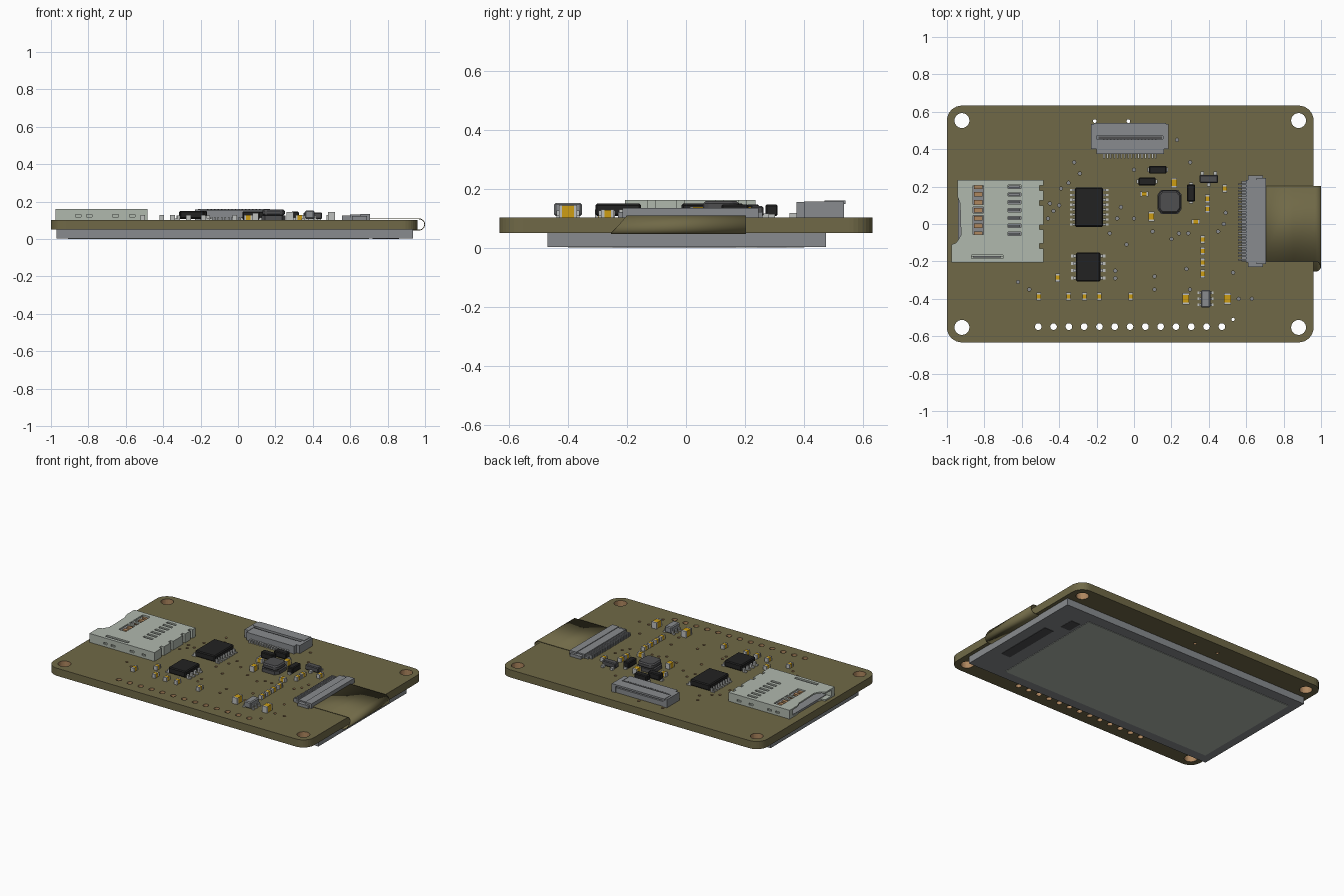
import bpy, bmesh
from math import sin, cos, pi, radians
from mathutils import Matrix, Vector

cube = bpy.data.objects.get("Cube")
if cube:
    bpy.data.objects.remove(cube, do_unlink=True)


def material(name, *rgb):
    lin = [((c / 255 + 0.055) / 1.055) ** 2.4 for c in rgb] + [1]
    m = bpy.data.materials.new(name)
    m.use_nodes = True
    m.diffuse_color = lin
    m.node_tree.nodes["Principled BSDF"].inputs["Base Color"].default_value = lin
    return m


OLIVE = material("olive board", 112, 105, 71)
STEEL = material("pale steel", 176, 184, 174)
GREY = material("connector grey", 136, 139, 142)
BLACK = material("chip black", 34, 34, 34)
DARK = material("dark grey", 78, 78, 80)
YELLOW = material("capacitor yellow", 205, 158, 20)
SILVER = material("solder silver", 190, 192, 190)
COPPER = material("copper", 175, 135, 95)
TOP, BOTTOM = 0.102, 0.05


def finish(name, bm, mats):
    bmesh.ops.recalc_face_normals(bm, faces=bm.faces)
    me = bpy.data.meshes.new(name)
    bm.to_mesh(me)
    bm.free()
    for m in mats:
        me.materials.append(m)
    ob = bpy.data.objects.new(name, me)
    bpy.context.collection.objects.link(ob)
    return ob


def boxes(name, items, bevel=0):
    """Each item: x0, x1, y0, y1, z0, z1, material."""
    bm, mats = bmesh.new(), []
    for x0, x1, y0, y1, z0, z1, m in items:
        if m not in mats:
            mats.append(m)
        mat = Matrix.Translation(((x0 + x1) / 2, (y0 + y1) / 2, (z0 + z1) / 2))
        mat = mat @ Matrix.Diagonal((x1 - x0, y1 - y0, z1 - z0, 1))
        new = bmesh.ops.create_cube(bm, size=1, matrix=mat)["verts"]
        for f in {f for v in new for f in v.link_faces}:
            f.material_index = mats.index(m)
    ob = finish(name, bm, mats)
    if bevel:
        mod = ob.modifiers.new("bevel", "BEVEL")
        mod.width, mod.segments = bevel, 1
    return ob


def prism(name, pts, z0, z1, m):
    bm = bmesh.new()
    face = bm.faces.new([bm.verts.new((x, y, z0)) for x, y in pts])
    new = bmesh.ops.extrude_face_region(bm, geom=[face])["geom"]
    verts = [g for g in new if isinstance(g, bmesh.types.BMVert)]
    bmesh.ops.translate(bm, verts=verts, vec=(0, 0, z1 - z0))
    return finish(name, bm, [m])


def cut(ob, cutter):
    mod = ob.modifiers.new("cut", "BOOLEAN")
    mod.operation, mod.solver, mod.object = "DIFFERENCE", "EXACT", cutter
    bpy.context.view_layer.objects.active = ob
    bpy.ops.object.modifier_apply(modifier=mod.name)
    bpy.data.objects.remove(cutter, do_unlink=True)


# Circuit board with rounded corners
r, outline = 0.08, []
for k, (cx, cy) in enumerate([(0.88, 0.553), (-0.92, 0.553), (-0.92, -0.553), (0.88, -0.553)]):
    for i in range(9):
        a = pi / 2 * (k + i / 8)
        outline.append((cx + r * cos(a), cy + r * sin(a)))
board = prism("circuit_board", outline, BOTTOM, TOP, OLIVE)

# Mounting, header, peg and via holes
holes = [(x, y, 0.04) for x in (-0.92, 0.88) for y in (-0.553, 0.553)]
holes += [(-0.512 + 0.0818 * i, -0.549, 0.018) for i in range(13)]
holes += [(-0.21, 0.55, 0.01), (-0.03, 0.55, 0.01), (0.53, -0.51, 0.009)]
vias = [(-.32, .33), (-.29, .27), (-.35, .22), (-.39, .19), (-.4, .1), (-.07, .09), (0, .03),
        (-.09, .03), (-.13, -.05), (-.04, -.11), (.1, -.04), (.24, -.05), (.2, -.08), (.29, -.05),
        (.11, -.28), (.11, -.35), (-.1, -.25), (-.1, -.29), (.3, .33), (.23, .45), (0, .29),
        (.28, -.24), (.3, -.35), (.53, -.26), (.48, 0), (.45, -.04), (.49, .06), (.56, -.4),
        (.63, -.4), (-.62, -.31), (-.56, -.35), (-.45, .11), (-.43, .07), (-.46, .03)]
holes += [(x, y, 0.009) for x, y in vias]
bm = bmesh.new()
for x, y, rad in holes:
    bmesh.ops.create_cone(bm, cap_ends=True, segments=24 if rad > 0.03 else 12, radius1=rad,
                          radius2=rad, depth=0.2, matrix=Matrix.Translation((x, y, 0.08)))
cut(board, finish("hole_cutter", bm, []))
board.data.materials.clear()
board.data.materials.append(OLIVE)
board.data.materials.append(COPPER)
for p in board.data.polygons:
    c = p.center
    inner = abs(c.x + 0.02) < 0.945 and abs(c.y) < 0.6
    p.material_index = int(abs(p.normal.z) < 0.5 and inner)

# Display panel under the board
boxes("display_panel", [(-0.97, 0.935, -0.47, 0.475, 0.003, BOTTOM, GREY)])
boxes("display_active_area", [(-0.91, 0.7, -0.4, 0.4, 0, 0.004, STEEL)])
boxes("display_driver_window", [(0.79, 0.86, -0.25, 0.17, 0.001, 0.004, DARK)], 0.001)
boxes("display_code_patch", [(0.72, 0.79, 0.24, 0.34, 0.001, 0.004, DARK)])

# Ribbon cable wrapping round the board edge
path = [(0.69, 0.108), (0.85, 0.108)]
path += [(0.968 + 0.03 * sin(pi * i / 12), 0.078 + 0.03 * cos(pi * i / 12)) for i in range(13)]
path += [(0.92, 0.048)]
bm = bmesh.new()
rows = []
for x, z in path:
    flare = -0.2 - 0.055 * (0.108 - z) / 0.06
    rows.append((bm.verts.new((x, flare, z)), bm.verts.new((x, 0.203, z))))
for (a, b), (c, d) in zip(rows, rows[1:]):
    bm.faces.new((a, b, d, c))
ribbon = finish("ribbon_cable", bm, [OLIVE])
mod = ribbon.modifiers.new("thickness", "SOLIDIFY")
mod.thickness, mod.offset = 0.004, 0
for p in ribbon.data.polygons:
    p.use_smooth = True

# Ribbon connector on the right
items = [(0.6, 0.705, -0.205, 0.235, TOP, 0.13, GREY),
         (0.61, 0.69, -0.23, 0.26, TOP, 0.122, GREY),
         (0.655, 0.705, -0.215, 0.245, TOP, 0.134, GREY),
         (0.575, 0.6, -0.2, 0.23, TOP, 0.116, GREY)]
items += [(0.555, 0.605, y, y + 0.009, TOP, 0.126, GREY)
          for y in [-0.195 + 0.0175 * i for i in range(24)]]
boxes("ribbon_connector", items)

# Flip-lock connector at the back
items = [(-0.2, 0.16, 0.375, 0.53, TOP, 0.135, GREY),
         (-0.2, 0.16, 0.375, 0.455, TOP, 0.155, GREY),
         (-0.19, 0.15, 0.455, 0.468, 0.13, 0.14, DARK),
         (-0.215, 0.17, 0.47, 0.54, 0.148, 0.16, GREY),
         (-0.18, 0.14, 0.475, 0.49, 0.13, 0.15, GREY)]
for x in (-0.23, 0.155):
    items.append((x, x + 0.03, 0.4, 0.535, TOP, 0.157, GREY))
items += [(x, x + 0.009, 0.35, 0.38, TOP, 0.118, SILVER)
          for x in [-0.165 + 0.0185 * i for i in range(16)]]
items += [(x, x + 0.007, 0.45, 0.452, 0.15, 0.157, DARK)
          for x in [-0.165 + 0.0185 * i for i in range(16)]]
boxes("flip_lock_connector", items)

# Memory card socket: shell, cut windows, contacts inside
plan = [(-0.485, -0.207), (-0.485, 0.235), (-0.945, 0.235), (-0.945, 0.15), (-0.93, 0.11),
        (-0.925, -0.06), (-0.95, -0.1), (-0.975, -0.11), (-0.975, -0.207)]
shell = prism("card_socket_shell", plan, TOP, 0.162, STEEL)
items = [(-1, -0.56, -0.17, 0.2, 0.112, 0.152, STEEL)]
rows = [0.2 - 0.042 * i for i in range(7)]
items += [(-0.675, -0.605, y - 0.009, y + 0.009, 0.14, 0.2, STEEL) for y in rows]
items += [(-0.86, -0.805, y, y + 0.1, 0.14, 0.2, STEEL) for y in (-0.055, 0.075 + 0.03)]
items += [(-0.86, -0.805, 0.06, 0.09, 0.14, 0.2, STEEL),
          (-0.87, -0.7, -0.185, -0.165, 0.14, 0.2, STEEL)]
items += [(-0.505, -0.4, y, y + 0.025, 0.09, 0.2, STEEL) for y in (-0.13, -0.03, 0.1, 0.18)]
for x in (-0.87, -0.81, -0.67, -0.58):
    items += [(x, x + 0.03, y, y + 0.02, 0.118, 0.13, STEEL) for y in (-0.215, 0.225)]
for n, item in enumerate(items):
    cut(shell, boxes("socket_cutter", [item]))
items = [(-0.67, -0.61, y - 0.005, y + 0.005, 0.135, 0.155, GREY) for y in rows]
items += [(-0.855, -0.81, y - 0.012, y + 0.012, 0.13, 0.15, COPPER) for y in rows]
items += [(-0.86, -0.71, -0.18, -0.17, 0.13, 0.155, GREY),
          (-0.94, -0.56, -0.165, 0.195, TOP, 0.116, GREY)]
boxes("card_socket_contacts", items)


# Gull-wing chips
def chip(name, x, y, w, h, pins, reach=0.028, top=0.15, body=BLACK):
    boxes(name + "_body", [(x - w / 2, x + w / 2, y - h / 2, y + h / 2, TOP + 0.006, top, body)], 0.006)
    legs, pitch = [], h / pins
    for i in range(pins):
        py = y - h / 2 + pitch * (i + 0.5)
        t = pitch * 0.22
        for s in (-1, 1):
            a, b = x + s * w / 2, x + s * (w / 2 + reach)
            mid = (a + b) / 2
            legs.append((min(mid, b), max(mid, b), py - t, py + t, TOP, TOP + 0.007, SILVER))
            legs.append((min(a, mid), max(a, mid), py - t, py + t, TOP, TOP + 0.024, SILVER))
    boxes(name + "_legs", legs)


chip("large_chip", -0.24, 0.09, 0.15, 0.21, 8)
chip("small_chip", -0.245, -0.23, 0.13, 0.155, 4)
chip("regulator", 0.383, -0.4, 0.05, 0.095, 3, 0.018, 0.152, GREY)

# Power inductor
octagon = [(sx, sy) for sx, sy in [(1, .6), (.7, 1), (-.7, 1), (-1, .6), (-1, -.6), (-.7, -1), (.7, -1), (1, -.6)]]
prism("inductor_base", [(0.19 + 0.065 * a, 0.118 + 0.064 * b) for a, b in octagon], TOP, 0.125, DARK)
inductor = prism("inductor_cap", [(0.19 + 0.06 * a, 0.118 + 0.06 * b) for a, b in octagon], 0.125, 0.158, DARK)
mod = inductor.modifiers.new("bevel", "BEVEL")
mod.width, mod.segments = 0.008, 1


# Two-terminal parts: body with a metal end on each side
def two_terminal(name, x, y, length, width, height, upright, body, end=0.25):
    parts, h = [], length / 2
    e = h - length * end
    for a, b, m, t in ((-h, -e, SILVER, 0), (-e, e, body, 0.001), (e, h, SILVER, 0)):
        w = width / 2 - t
        span = (x - w, x + w, y + a, y + b) if upright else (x + a, x + b, y - w, y + w)
        parts.append(span + (TOP, TOP + height - t, m))
    boxes(name, parts)


small = [(x, -0.387, 1) for x in (-0.51, -0.35, -0.265, -0.185, -0.018)]
small += [(0.368, -0.083 - 0.061 * i, 1) for i in range(4)]
small += [(0.393, 0.135, 1), (0.393, 0.08, 1), (0.485, 0.19, 1), (-0.408, -0.287, 1),
          (0.055, 0.16, 0), (0.33, 0.012, 0)]
for i, (x, y, up) in enumerate(small):
    two_terminal(f"small_capacitor_{i}", x, y, 0.044, 0.025, 0.027, up, YELLOW)
for i, (x, y) in enumerate([(0.277, -0.4), (0.5, -0.4), (0.093, 0.04), (0.215, 0.22)]):
    size = 1 if i < 2 else 0.85
    two_terminal(f"large_capacitor_{i}", x, y, 0.062 * size, 0.038 * size, 0.043 * size, True, YELLOW, 0.18)

# Diodes with flat end tabs
for i, (x, y, up) in enumerate([(0.127, 0.29, 0), (0.07, 0.227, 0), (0.305, 0.166, 1)]):
    two_terminal(f"diode_tabs_{i}", x, y, 0.112, 0.022, 0.012, up, BLACK, 0.12)
    hx, hy = (0.021, 0.046) if up else (0.046, 0.021)
    boxes(f"diode_body_{i}", [(x - hx, x + hx, y - hy, y + hy, TOP + 0.005, 0.147, BLACK)], 0.005)

# Three-legged transistor
boxes("transistor_body", [(0.35, 0.45, 0.22, 0.262, TOP + 0.005, 0.142, DARK)], 0.005)
boxes("transistor_legs", [(x - 0.009, x + 0.009, y, y + 0.022, TOP, 0.116, SILVER)
                          for x, y in ((0.365, 0.26), (0.435, 0.26), (0.4, 0.2))])
